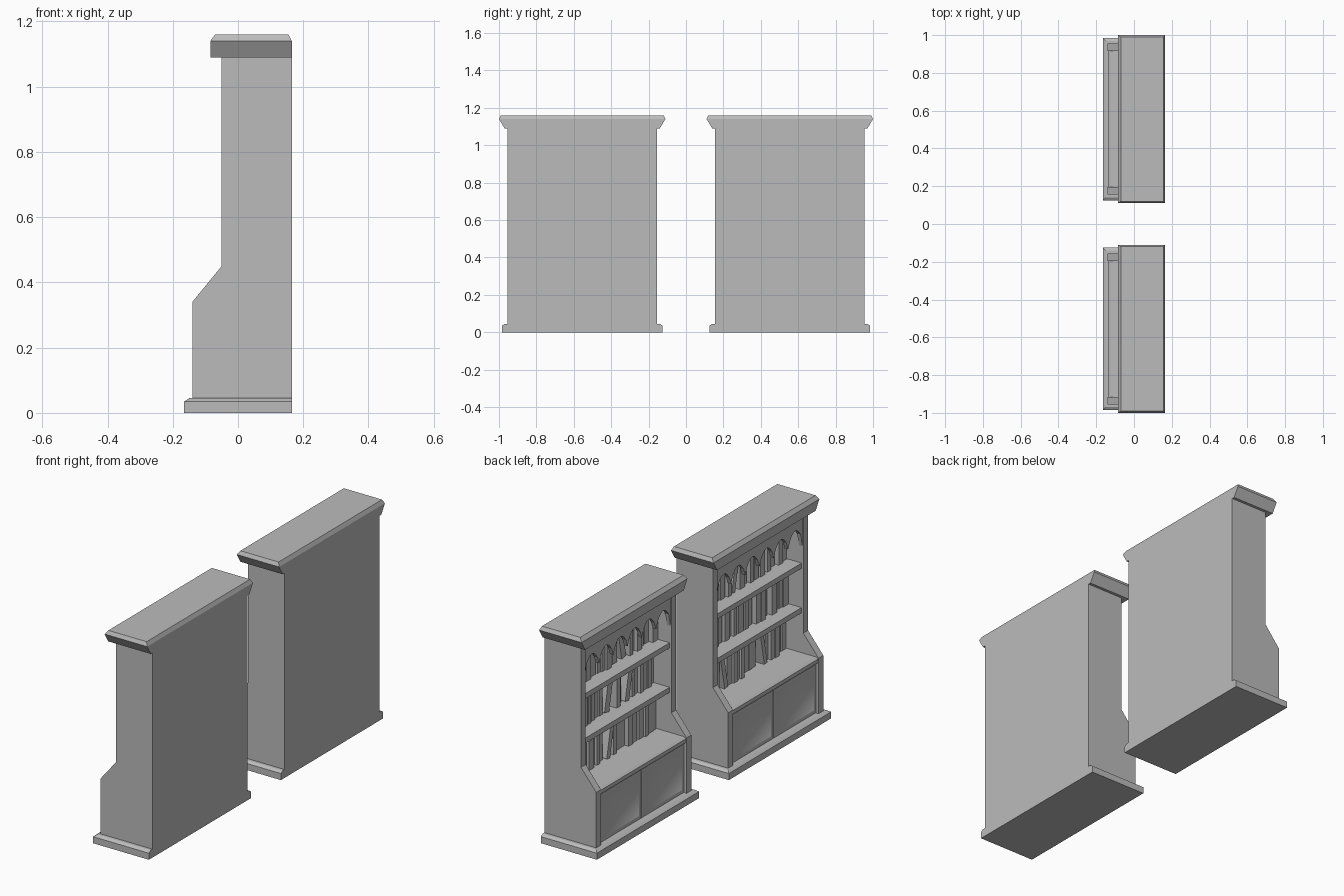
import bpy, bmesh, math, random
from mathutils import Matrix, Vector

cube = bpy.data.objects.get("Cube")
if cube:
    bpy.data.objects.remove(cube, do_unlink=True)

grey = bpy.data.materials.new("painted_grey")
grey.use_nodes = True
colour = (0.5, 0.5, 0.5, 1)
grey.diffuse_color = colour
grey.node_tree.nodes["Principled BSDF"].inputs["Base Color"].default_value = colour

HALF = 0.40      # half width of the carcass
INNER = 0.36     # half width between the side panels
BACK = 0.165     # rear plane


def finish(name, bm, y):
    """Turn a bmesh into an object placed at the case's centre."""
    bmesh.ops.recalc_face_normals(bm, faces=bm.faces)
    mesh = bpy.data.meshes.new(name)
    bm.to_mesh(mesh)
    bm.free()
    mesh.materials.append(grey)
    obj = bpy.data.objects.new(name, mesh)
    obj.location.y = y
    bpy.context.collection.objects.link(obj)
    return obj


def add_loft(bm, rings):
    """Stack rectangles (x0, x1, half width, z) into a closed moulding."""
    loops = [[bm.verts.new(p) for p in ((a, -h, z), (b, -h, z), (b, h, z), (a, h, z))]
             for a, b, h, z in rings]
    for low, high in zip(loops, loops[1:]):
        for i in range(4):
            j = (i + 1) % 4
            bm.faces.new((low[i], low[j], high[j], high[i]))
    bm.faces.new(loops[0][::-1])
    bm.faces.new(loops[-1])


def add_box(bm, x0, x1, y0, y1, z0, z1, lean=0):
    """Box, optionally tipped sideways about its bottom centre."""
    centre = Vector(((x0 + x1) / 2, (y0 + y1) / 2, z0))
    mat = (Matrix.Translation(centre) @ Matrix.Rotation(lean, 4, 'X')
           @ Matrix.Translation((0, 0, (z1 - z0) / 2))
           @ Matrix.Diagonal((x1 - x0, y1 - y0, z1 - z0, 1)))
    return bmesh.ops.create_cube(bm, size=1, matrix=mat)["verts"]


def add_prism(bm, points, offset):
    """Extrude a flat outline along an offset."""
    face = bm.faces.new([bm.verts.new(p) for p in points])
    out = bmesh.ops.extrude_face_region(bm, geom=[face], use_keep_orig=True)
    moved = [v for v in out["geom"] if isinstance(v, bmesh.types.BMVert)]
    bmesh.ops.translate(bm, verts=moved, vec=offset)


def build_mouldings(y):
    bm = bmesh.new()
    add_loft(bm, [(-0.165, BACK, 0.43, 0), (-0.165, BACK, 0.43, 0.035),
                  (-0.15, BACK, 0.415, 0.045)])
    finish("plinth", bm, y)
    bm = bmesh.new()
    add_loft(bm, [(-0.085, BACK, 0.415, 1.09), (-0.085, BACK, 0.445, 1.14),
                  (-0.07, 0.155, 0.435, 1.16)])
    finish("cornice", bm, y)


def build_carcass(y):
    # Stepped side panels
    outline = [(-0.14, 0.045), (-0.14, 0.34), (-0.05, 0.45),
               (-0.05, 1.09), (BACK, 1.09), (BACK, 0.045)]
    for name, start in (("side_panel_near", -HALF), ("side_panel_far", INNER)):
        bm = bmesh.new()
        add_prism(bm, [(x, start, z) for x, z in outline], (0, HALF - INNER, 0))
        finish(name, bm, y)
    # Back, lower cabinet and shelves
    bm = bmesh.new()
    add_box(bm, 0.10, BACK, -INNER, INNER, 0.045, 1.09)
    finish("back_panel", bm, y)
    bm = bmesh.new()
    add_box(bm, -0.11, 0.10, -INNER, INNER, 0.045, 0.31)
    finish("cabinet_body", bm, y)
    bm = bmesh.new()
    add_loft(bm, [(-0.12, 0.10, INNER, 0.305), (-0.137, 0.10, INNER, 0.315),
                  (-0.137, 0.10, INNER, 0.335), (-0.125, 0.10, INNER, 0.343)])
    finish("cabinet_ledge", bm, y)
    for name, top in (("lower_shelf", 0.583), ("upper_shelf", 0.82)):
        bm = bmesh.new()
        add_box(bm, -0.04, 0.10, -INNER, INNER, top - 0.028, top)
        finish(name, bm, y)


def build_doors(y):
    # Framed doors with a softly sunken panel
    for name, a, b in (("door_near", -INNER, -0.003), ("door_far", 0.003, INNER)):
        bm = bmesh.new()
        add_box(bm, -0.125, -0.11, a, b, 0.047, 0.304)
        bm.normal_update()
        front = [f for f in bm.faces if f.normal.x < -0.9]
        bmesh.ops.inset_region(bm, faces=front, thickness=0.025)
        rim = bmesh.ops.inset_region(bm, faces=front, thickness=0.03, depth=-0.012)
        for f in front + rim["faces"]:
            f.smooth = True
        finish(name, bm, y)


def build_valance(y, arches=6, steps=8):
    # Scalloped trim below the cornice
    points = [(-0.045, INNER, 1.09), (-0.045, -INNER, 1.09)]
    width = 2 * INNER / arches
    for i in range(arches * steps + 1):
        t = i / steps
        rise = abs(math.sin(math.pi * t)) ** 0.7
        base = 0.91 if i in (0, arches * steps) else 0.94
        points.append((-0.045, -INNER + t * width, base + (1.015 - base) * rise))
    bm = bmesh.new()
    add_prism(bm, points, (0.02, 0, 0))
    finish("scalloped_valance", bm, y)


def build_books(y, rng):
    # Rows of uneven books, a few leaning
    for name, floor in (("bottom", 0.343), ("middle", 0.583), ("top", 0.82)):
        bm = bmesh.new()
        pos = -INNER + 0.004
        while pos < INNER - 0.045:
            thick = rng.uniform(0.022, 0.042)
            tall = rng.uniform(0.15, 0.195)
            front = rng.uniform(0.025, 0.055)
            if rng.random() < 0.08 and -0.28 < pos < 0.24:
                lean = rng.choice((-0.2, 0.2))
                shift = 0.04 if lean > 0 else 0.005
                add_box(bm, front, 0.10, pos + shift, pos + shift + thick,
                        floor + 0.003, floor + tall, lean)
                pos += thick + 0.045
            else:
                add_box(bm, front, 0.10, pos, pos + thick, floor, floor + tall)
                pos += thick + rng.choice((0.001, 0.004, 0.012))
        finish(name + "_row_books", bm, y)


for seed, centre in enumerate((0.555, -0.555)):
    build_mouldings(centre)
    build_carcass(centre)
    build_doors(centre)
    build_valance(centre)
    build_books(centre, random.Random(seed + 4))
